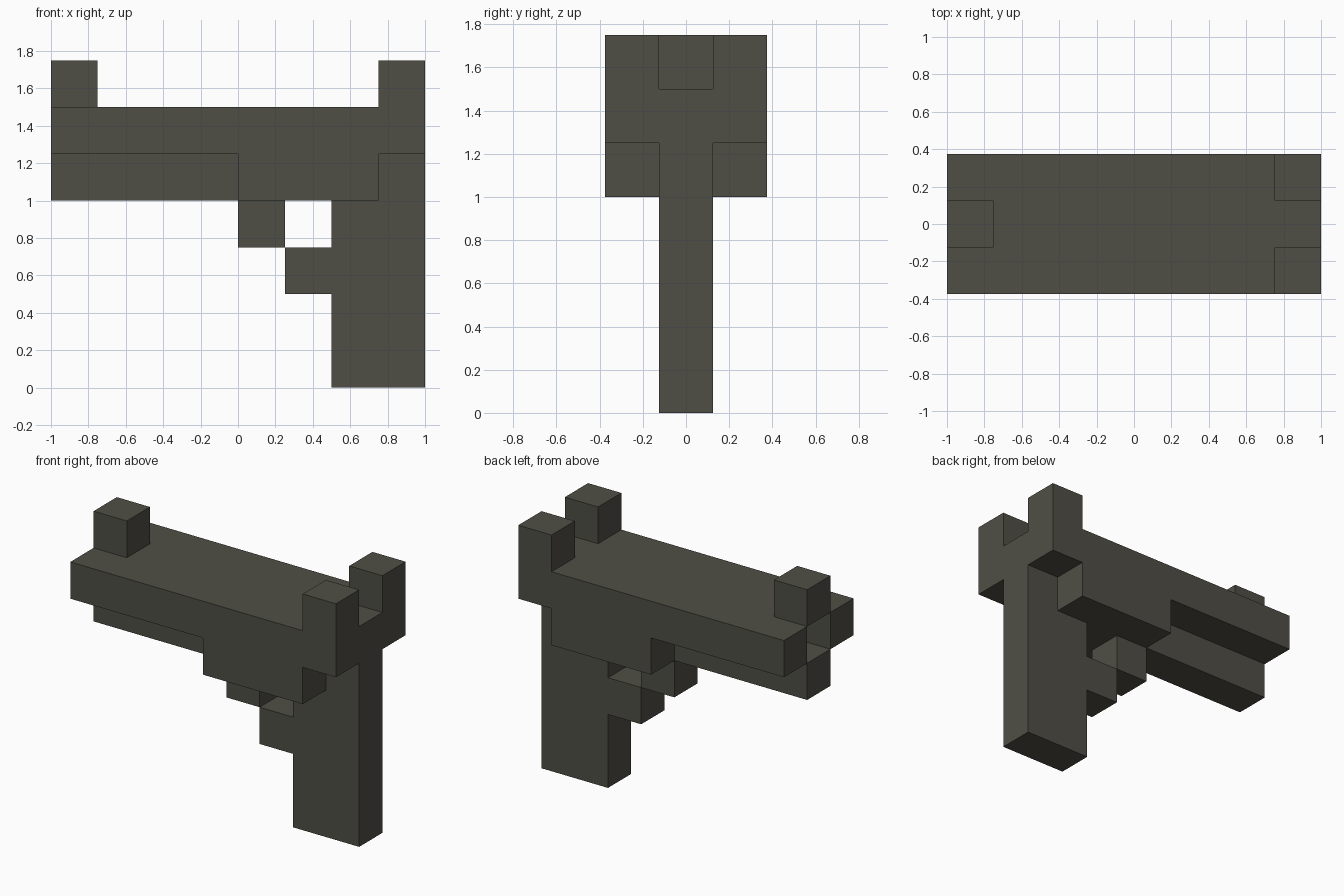
import bpy
import bmesh

cube = bpy.data.objects.get("Cube")
if cube:
    bpy.data.objects.remove(cube, do_unlink=True)

U = 0.25  # size of one block

# Single dark olive grey
grey = bpy.data.materials.new("dark olive grey")
colour = (0.078, 0.076, 0.060, 1.0)
grey.diffuse_color = colour
grey.use_nodes = True
bsdf = grey.node_tree.nodes["Principled BSDF"]
bsdf.inputs["Base Color"].default_value = colour
bsdf.inputs["Roughness"].default_value = 0.8


def extrude_profile(name, points, y0, y1, mirror=False):
    """Extrude an x-z outline, given in blocks, from y0 to y1."""
    bm = bmesh.new()
    face = bm.faces.new([bm.verts.new((x * U, y0 * U, z * U)) for x, z in points])
    side = bmesh.ops.extrude_face_region(bm, geom=[face])
    verts = [g for g in side["geom"] if isinstance(g, bmesh.types.BMVert)]
    bmesh.ops.translate(bm, verts=verts, vec=(0, (y1 - y0) * U, 0))
    bmesh.ops.recalc_face_normals(bm, faces=bm.faces)
    mesh = bpy.data.meshes.new(name)
    bm.to_mesh(mesh)
    bm.free()
    mesh.materials.append(grey)
    obj = bpy.data.objects.new(name, mesh)
    bpy.context.collection.objects.link(obj)
    if mirror:
        mod = obj.modifiers.new("Mirror", "MIRROR")
        mod.use_axis = (False, True, False)
        mod.use_mirror_merge = False
    return obj


def box(x0, x1, z0, z1):
    return [(x0, z0), (x1, z0), (x1, z1), (x0, z1)]


# Middle layer: barrel, grip and rear of the guard, with a bore at the muzzle
extrude_profile("barrel_and_grip", [
    (-4, 4), (2, 4), (2, 3), (1, 3), (1, 2), (2, 2), (2, 0), (4, 0),
    (4, 6), (-3, 6), (-3, 5), (-4, 5)], -0.5, 0.5)

# Front of the guard and front sight
extrude_profile("trigger_guard_front", box(0, 1, 3, 4), -0.5, 0.5)
extrude_profile("front_sight", box(-4, -3, 6, 7), -0.5, 0.5)

# Outer layers: slide sides with the frame below and the rear sight posts above
extrude_profile("slide_sides", [
    (-4, 5), (0, 5), (0, 4), (3, 4), (3, 5), (4, 5),
    (4, 7), (3, 7), (3, 6), (-4, 6)], 0.5, 1.5, mirror=True)
